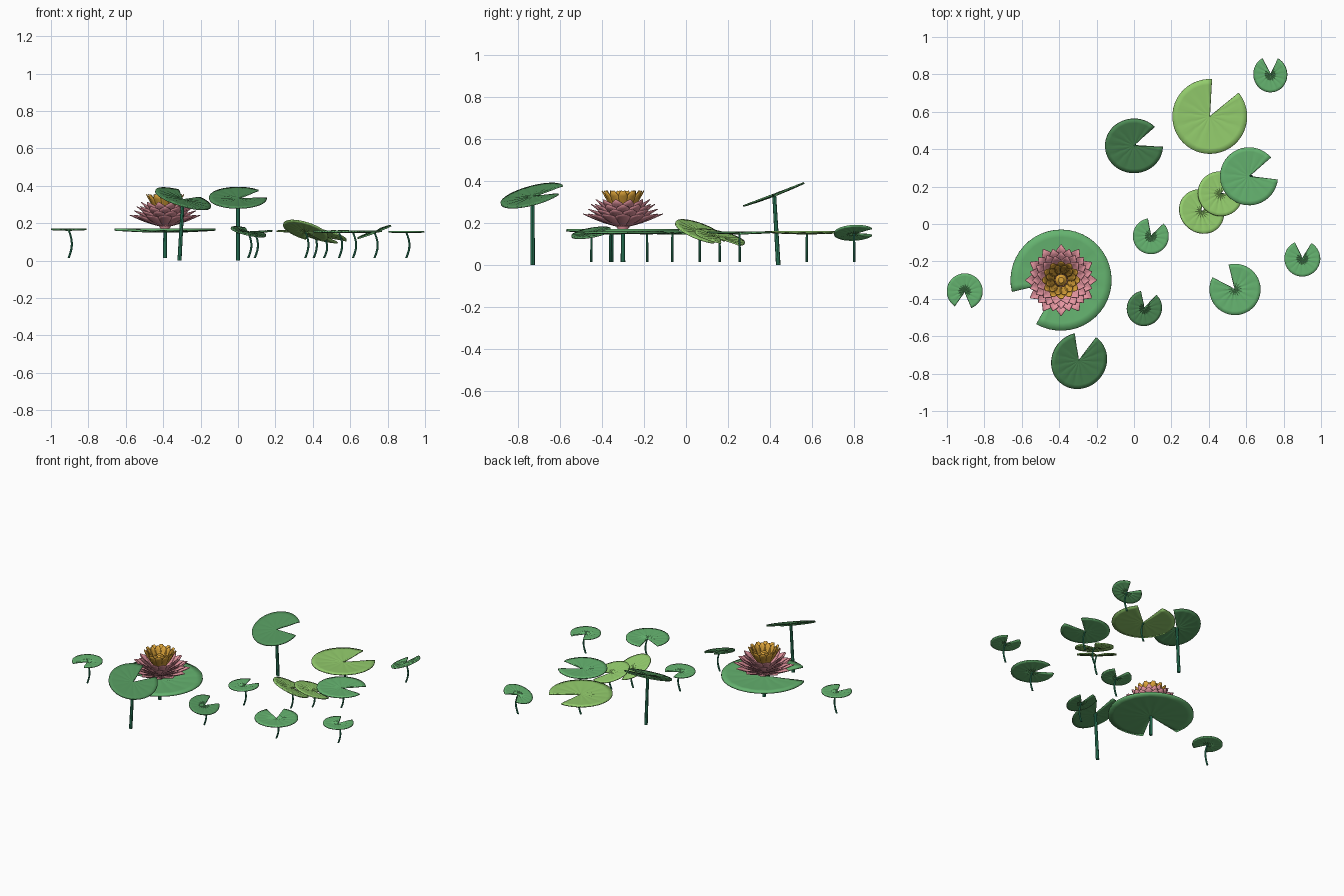
import bpy, bmesh
from math import sin, cos, pi, radians
from mathutils import Vector

if "Cube" in bpy.data.objects:
    bpy.data.objects.remove(bpy.data.objects["Cube"])


def material(name, r, g, b):
    m = bpy.data.materials.new(name)
    m.diffuse_color = (r, g, b, 1)
    m.use_nodes = True
    m.node_tree.nodes["Principled BSDF"].inputs["Base Color"].default_value = m.diffuse_color
    return m


MID = material("mid_green", 0.13, 0.45, 0.16)
DARK = material("dark_green", 0.08, 0.28, 0.1)
LIGHT = material("light_green", 0.29, 0.6, 0.15)
STEM = material("stem_green", 0.03, 0.25, 0.13)
PINK = material("petal_pink", 0.78, 0.3, 0.35)
GOLD = material("stamen_gold", 0.7, 0.36, 0.04)


def finish(bm, name, mat, thickness=0):
    bmesh.ops.recalc_face_normals(bm, faces=bm.faces)
    me = bpy.data.meshes.new(name)
    bm.to_mesh(me)
    bm.free()
    me.shade_smooth()
    me.set_sharp_from_angle(angle=radians(40))
    me.materials.append(mat)
    ob = bpy.data.objects.new(name, me)
    bpy.context.collection.objects.link(ob)
    if thickness:
        s = ob.modifiers.new("thickness", 'SOLIDIFY')
        s.thickness = thickness
        s.offset = 0


# Skin of round horizontal sections given as (centre, radius)
def tube(name, sections, mat, n=12):
    bm = bmesh.new()
    rings = [[bm.verts.new(c + r * Vector((cos(2 * pi * j / n), sin(2 * pi * j / n), 0)))
              for j in range(n)] for c, r in sections]
    for lo, hi in zip(rings, rings[1:]):
        for j in range(n):
            bm.faces.new((lo[j], lo[j - 1], hi[j - 1], hi[j]))
    bm.faces.new(rings[0])
    bm.faces.new(rings[-1])
    finish(bm, name, mat)


# Round leaf with a notch facing the given direction, slope is (dz/dx, dz/dy), plus its stalk
def pad(name, mat, x, y, r, notch, z=0.15, slope=(0, 0)):
    bm = bmesh.new()
    centre = Vector((x, y, z))
    tilt = Vector((0, 0, 1)).rotation_difference(Vector((-slope[0], -slope[1], 1)))
    n = 39
    small, tall = r < 0.1, z > 0.3
    width = radians(55 if small else 47)
    start = radians(notch) + width / 2

    def vert(f, i):
        a = start + (2 * pi - width) * i / n
        vein = 0.0025 if i % 3 == 0 and f < 0.95 else 0
        p = Vector((r * f * cos(a), r * f * sin(a), 0.04 * r * f * f + vein))
        return bm.verts.new(centre + tilt @ p)

    apex = bm.verts.new(centre)
    rings = [[vert(f, i) for i in range(n + 1)] for f in (0.15, 0.5, 0.85, 1)]
    for i in range(n):
        bm.faces.new((apex, rings[0][i], rings[0][i + 1]))
        for lo, hi in zip(rings, rings[1:]):
            bm.faces.new((lo[i], hi[i], hi[i + 1], lo[i + 1]))
    finish(bm, name, mat, 0.012 if r > 0.25 else 0.008)

    # stalk: thick and straight under tall and flower pads, thin and bowed elsewhere
    thick = tall or r > 0.25
    sr = 0.01 if thick else 0.0055
    bow = 0 if thick else 0.017
    foot = Vector((x + 0.06 * slope[0] * tall, y + 0.05 * slope[1] * tall * (x > -0.1),
                   0 if tall else 0.015))
    tube(name + "_stem", [(foot.lerp(centre, k / 6) + Vector((bow * sin(pi * k / 6), 0, 0)),
                           sr * (1.1 - 0.03 * k)) for k in range(7)], STEM, 8)


# Large and medium pads
FX, FY = -0.39, -0.3
pad("flower_pad", MID, FX, FY, 0.27, 217, 0.155)
pad("tall_back_pad", DARK, 0, 0.42, 0.155, 21, 0.33, (0, 0.38))
pad("tall_front_pad", DARK, -0.295, -0.73, 0.155, 78, 0.325, (-0.3, 0.27))
pad("large_light_pad", LIGHT, 0.405, 0.575, 0.2, 63)
pad("mid_pad", MID, 0.615, 0.255, 0.155, 17)
pad("right_front_pad", MID, 0.54, -0.35, 0.137, 128)
pad("light_pad_inner", LIGHT, 0.46, 0.16, 0.122, 28, 0.128, (-0.22, -0.24))
pad("light_pad_outer", LIGHT, 0.36, 0.065, 0.125, 62, 0.155, (-0.32, -0.38))

# Small pads
S = 0.096
pad("small_pad_centre", MID, 0.09, -0.065, S, 72, slope=(0.05, 0))
pad("small_pad_front", DARK, 0.055, -0.45, S, 75, slope=(-0.22, 0.18))
pad("small_pad_right", MID, 0.9, -0.185, S, 87)
pad("small_pad_left", MID, -0.905, -0.36, S, 264, 0.163)
pad("small_pad_back", MID, 0.73, 0.8, S, 90, slope=(0.38, 0.05))


# Ring of 12 cupped petals from base (radius, z) to tip (radius, z)
def petal_ring(name, turn, base, tip, width, mat, shape):
    bm = bmesh.new()
    for k in range(12):
        a = 2 * pi * (k + turn) / 12
        rows = []
        for s, w in enumerate(shape):
            t = s / (len(shape) - 1)
            rad = base[0] + (tip[0] - base[0]) * t
            z = base[1] + (tip[1] - base[1]) * t - 0.006 * sin(pi * t)
            row = []
            for j in range(5):
                u = j / 2 - 1
                side = u * w * width / 2
                cup = 0.15 * width * w * u * u
                rr = rad - cup / 2
                row.append(bm.verts.new((FX + rr * cos(a) - side * sin(a),
                                         FY + rr * sin(a) + side * cos(a), z + cup)))
            rows.append(row)
        for lo, hi in zip(rows, rows[1:]):
            for j in range(4):
                bm.faces.new((lo[j], lo[j + 1], hi[j + 1], hi[j]))
    finish(bm, name, mat, 0.003)


# Four pink layers rising and narrowing, then two gold layers
LEAF = (0.35, 0.6, 0.85, 1, 0.78, 0.06)
BLUNT = (0.5, 0.7, 0.9, 1, 0.85, 0.35)
for i in range(4):
    petal_ring(f"pink_petals_{i + 1}", i / 2, (0.02, 0.182 + 0.009 * i),
               (0.19 - 0.019 * i, 0.243 + 0.023 * i), 0.08 - 0.005 * i, PINK, LEAF)
for i in range(2):
    petal_ring(f"gold_petals_{i + 1}", i / 2, (0.035, 0.25),
               (0.1 - 0.02 * i, 0.352), 0.05 - 0.006 * i, GOLD, BLUNT)


# Flower base and seed head on the flower axis
def axis(z):
    return Vector((FX, FY, z))


tube("flower_base", [(axis(0.158), 0.015), (axis(0.18), 0.03), (axis(0.25), 0.03)], PINK, 16)
tube("seed_head", [(axis(0.24), 0.025), (axis(0.31), 0.032), (axis(0.328), 0.015)], GOLD, 16)
